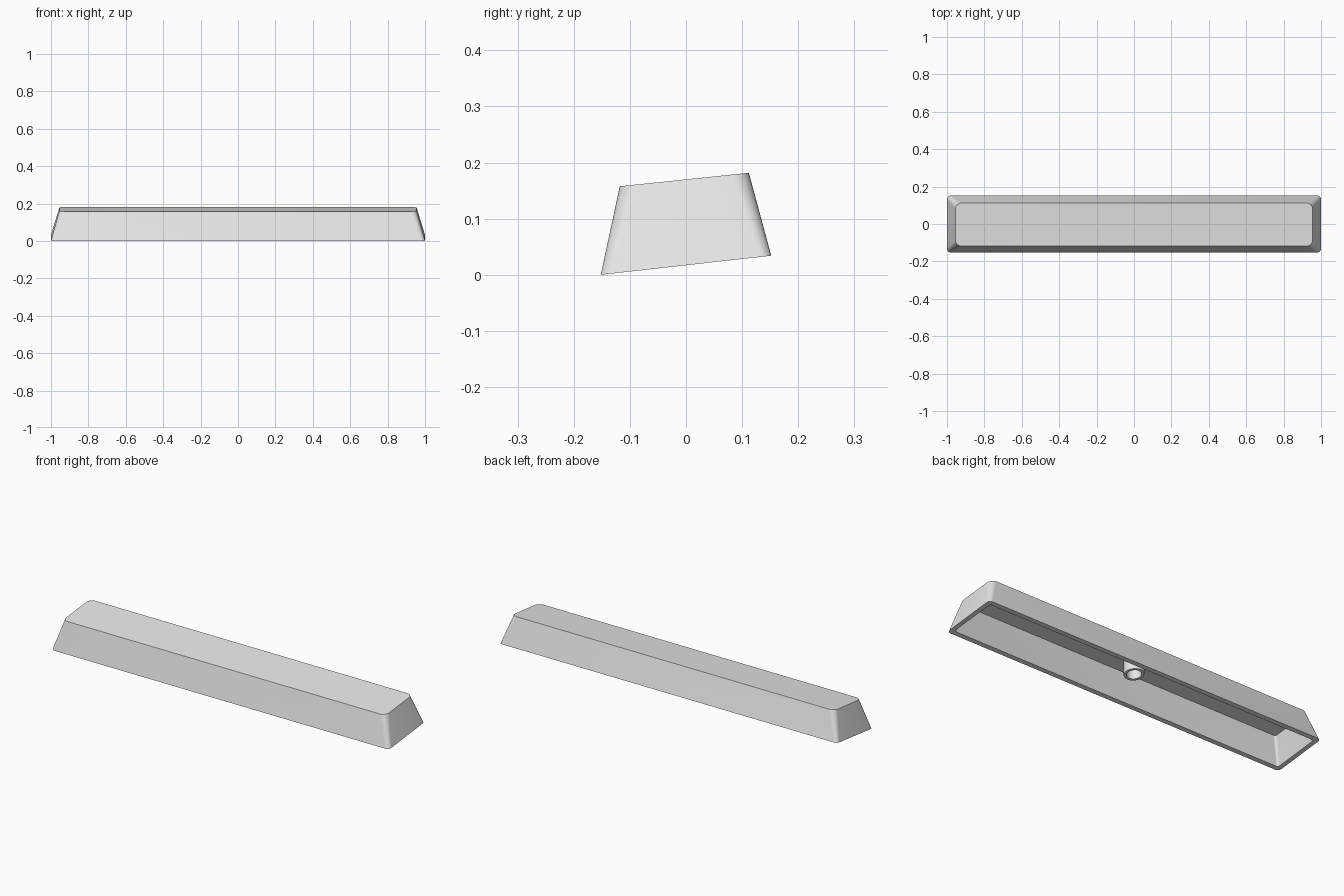
import bpy
import bmesh
from math import sin, cos, pi

cube = bpy.data.objects.get("Cube")
if cube:
    bpy.data.objects.remove(cube, do_unlink=True)

grey = bpy.data.materials.new("light_grey_plastic")
grey.use_nodes = True
colour = (0.8, 0.8, 0.8, 1)
grey.diffuse_color = colour
grey.node_tree.nodes["Principled BSDF"].inputs["Base Color"].default_value = colour


def rounded_ring(bm, hx, hy, radius, z, tilt, y_off=0.0, steps=8):
    """Rounded rectangle lying in a plane that rises towards the back."""
    ring = []
    for corner, (sx, sy) in enumerate([(1, 1), (-1, 1), (-1, -1), (1, -1)]):
        for i in range(steps + 1):
            a = (corner + i / steps) * pi / 2
            x = sx * (hx - radius) + radius * cos(a)
            y = sy * (hy - radius) + radius * sin(a) + y_off
            ring.append(bm.verts.new((x, y, z + tilt * y)))
    return ring


def circle_ring(bm, radius, z, tilt, steps=32):
    points = [(radius * cos(2 * pi * i / steps), radius * sin(2 * pi * i / steps))
              for i in range(steps)]
    return [bm.verts.new((x, y, z + tilt * y)) for x, y in points]


def bridge(bm, a, b):
    n = len(a)
    for i in range(n):
        j = (i + 1) % n
        bm.faces.new((a[i], a[j], b[j], b[i]))


def finish(bm, name):
    bmesh.ops.recalc_face_normals(bm, faces=bm.faces)
    mesh = bpy.data.meshes.new(name)
    bm.to_mesh(mesh)
    bm.free()
    mesh.materials.append(grey)
    obj = bpy.data.objects.new(name, mesh)
    bpy.context.collection.objects.link(obj)
    bpy.ops.object.select_all(action='DESELECT')
    obj.select_set(True)
    bpy.context.view_layer.objects.active = obj
    bpy.ops.object.shade_smooth_by_angle(angle=pi / 6)
    return obj


BASE_TILT, TOP_TILT = 0.112, 0.104

# Hollow tapered shell: outer walls, rim, inner walls, closed top and ceiling
bm = bmesh.new()
outer_top = rounded_ring(bm, 0.955, 0.115, 0.032, 0.170, TOP_TILT, -0.003)
outer_base = rounded_ring(bm, 1.0, 0.152, 0.02, 0.017, BASE_TILT)
inner_base = rounded_ring(bm, 0.976, 0.128, 0.012, 0.017, BASE_TILT)
inner_top = rounded_ring(bm, 0.936, 0.096, 0.012, 0.150, TOP_TILT, -0.003)
bridge(bm, outer_top, outer_base)
bridge(bm, outer_base, inner_base)
bridge(bm, inner_base, inner_top)
bm.faces.new(outer_top)
bm.faces.new(inner_top)
finish(bm, "key_shell")

# Hollow round stem hanging from the ceiling
bm = bmesh.new()
stem_outer_top = circle_ring(bm, 0.048, 0.152, TOP_TILT)
stem_outer_end = circle_ring(bm, 0.048, 0.077, BASE_TILT)
stem_inner_end = circle_ring(bm, 0.035, 0.077, BASE_TILT)
stem_inner_top = circle_ring(bm, 0.035, 0.152, TOP_TILT)
bridge(bm, stem_outer_top, stem_outer_end)
bridge(bm, stem_outer_end, stem_inner_end)
bridge(bm, stem_inner_end, stem_inner_top)
bridge(bm, stem_inner_top, stem_outer_top)
finish(bm, "stem")
